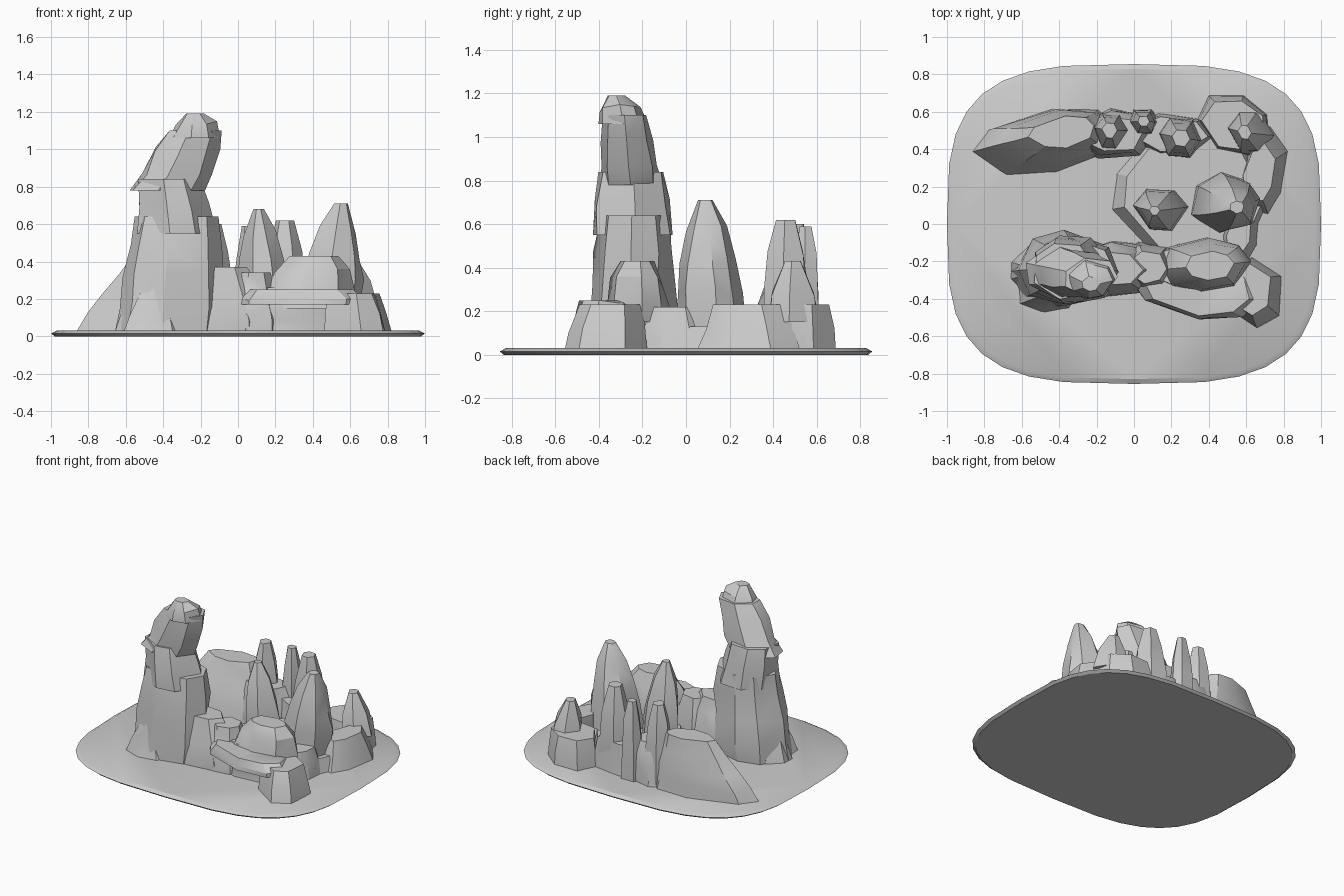
import bpy, bmesh, math, random

random.seed(7)

if "Cube" in bpy.data.objects:
    bpy.data.objects.remove(bpy.data.objects["Cube"], do_unlink=True)

stone = bpy.data.materials.new("pale grey stone")
stone.use_nodes = True
GREY = (0.6, 0.6, 0.6, 1)
stone.diffuse_color = GREY
stone.node_tree.nodes["Principled BSDF"].inputs["Base Color"].default_value = GREY


def loft(name, rings):
    """Skin a stack of matching point rings and close both ends."""
    bm = bmesh.new()
    loops = [[bm.verts.new(point) for point in ring] for ring in rings]
    for low, high in zip(loops, loops[1:]):
        for i in range(len(low)):
            bm.faces.new((low[i - 1], low[i], high[i], high[i - 1]))
    bm.faces.new(loops[0])
    bm.faces.new(loops[-1])
    bmesh.ops.triangulate(bm, faces=bm.faces)
    bmesh.ops.recalc_face_normals(bm, faces=bm.faces)
    mesh = bpy.data.meshes.new(name)
    bm.to_mesh(mesh)
    bm.free()
    mesh.materials.append(stone)
    rock_object = bpy.data.objects.new(name, mesh)
    bpy.context.collection.objects.link(rock_object)
    bpy.ops.object.select_all(action="DESELECT")
    rock_object.select_set(True)
    bpy.context.view_layer.objects.active = rock_object
    bpy.ops.object.shade_smooth_by_angle(angle=math.radians(30))


def rock(name, centre, length, width, top, tip=0.5, base=0.01, lean=(0, 0),
         turn=0, power=2, sides=7, steps=4, rough=0.07):
    """Jagged column that narrows to the tip fraction and leans as it rises."""
    angles = [math.tau * (i + random.uniform(-0.2, 0.2)) / sides for i in range(sides)]
    rings = []
    for step in range(steps + 1):
        t = step / steps
        scale = 1 - (1 - tip) * t ** power
        ring = []
        for a in angles:
            r = scale * (1.05 + random.uniform(-rough, rough)) / 2
            u, v = length * r * math.cos(a), width * r * math.sin(a)
            dz = random.uniform(-0.025, 0.025) if 0 < step < steps else 0
            ring.append((centre[0] + lean[0] * t + u * math.cos(turn) - v * math.sin(turn),
                         centre[1] + lean[1] * t + u * math.sin(turn) + v * math.cos(turn),
                         base + (top - base) * t + dz))
        rings.append(ring)
    loft(name, rings)


def ground_ring(z, scale, sides=32):
    """Rounded rectangle in plan, as a superellipse."""
    def bend(value):
        return math.copysign(abs(value) ** 0.6, value)
    angles = [math.tau * i / sides for i in range(sides)]
    return [(scale * bend(math.cos(a)), 0.855 * scale * bend(math.sin(a)), z) for a in angles]


# Thin ground plate
loft("ground_plate", [ground_ring(0, 0.98), ground_ring(0.015, 1), ground_ring(0.03, 0.97)])

# Tall leaning tower: broad trunk, narrow neck and slanting head
rock("tower_trunk", (-0.37, -0.25), length=0.56, width=0.4, top=0.64, tip=0.76,
     lean=(0.04, 0.01), power=1.5, sides=8)
rock("tower_neck", (-0.33, -0.24), length=0.42, width=0.38, base=0.55, top=0.84, tip=0.8,
     lean=(-0.04, -0.01), power=1, steps=2)
rock("tower_head", (-0.38, -0.25), length=0.38, width=0.27, base=0.78, top=1.1, tip=0.74,
     lean=(0.15, -0.03), steps=3)
rock("tower_cap", (-0.23, -0.29), length=0.26, width=0.22, base=1.06, top=1.19, tip=0.35,
     lean=(0, -0.03), steps=2, rough=0.05)

# Buttresses around the tower foot
rock("tower_front_buttress", (-0.46, -0.36), length=0.34, width=0.22, top=0.38, tip=0.2,
     lean=(0.03, 0), power=1)
rock("tower_side_buttress", (-0.56, -0.25), length=0.2, width=0.26, top=0.36, tip=0.3,
     lean=(0.04, 0), power=1)

# Saddle joining the tower to the front rocks
rock("saddle_rock", (-0.1, -0.24), length=0.56, width=0.3, top=0.37, tip=0.6,
     lean=(-0.02, 0), power=1.5)
rock("saddle_step", (0.08, -0.23), length=0.3, width=0.28, top=0.34, tip=0.6)

# Raised floor sheltered by the ring of rocks
rock("raised_floor", (0.3, 0.16), length=0.8, width=0.7, top=0.13, tip=0.9,
     sides=9, steps=1)

# Front group: overhanging ledge, end block and upper crag
rock("front_ledge", (0.34, -0.36), length=0.66, width=0.3, base=0.17, top=0.25, tip=0.8,
     turn=-0.15, sides=8, steps=2)
rock("front_end_block", (0.63, -0.37), length=0.34, width=0.36, top=0.23, tip=0.75,
     lean=(-0.02, 0.02), turn=0.5, sides=6, steps=2, rough=0.04)
rock("ledge_back_wall", (0.3, -0.23), length=0.56, width=0.24, top=0.26, tip=0.9)
rock("front_upper_crag", (0.37, -0.22), length=0.5, width=0.3, base=0.15, top=0.43, tip=0.5,
     lean=(0.04, 0), sides=8, steps=3)

# Central spires
rock("middle_spire", (0.15, 0.08), length=0.28, width=0.24, top=0.68, tip=0.2,
     lean=(-0.04, -0.01), power=3, sides=6, steps=5)
rock("right_spire", (0.46, 0.12), length=0.36, width=0.32, top=0.71, tip=0.2,
     lean=(0.09, -0.03), power=2.5, steps=5)

# Low ridges along the right flank
rock("right_flank_ridge", (0.69, 0.27), length=0.48, width=0.24, top=0.23, tip=0.65,
     lean=(-0.02, 0), turn=1.4, power=1, steps=2)
rock("right_flank_foot", (0.56, -0.06), length=0.36, width=0.2, top=0.22, tip=0.6,
     turn=1.4, power=1, steps=2)

# Back right rock with its small peak
rock("back_right_rock", (0.54, 0.53), length=0.42, width=0.32, top=0.23, tip=0.8,
     turn=-0.4, steps=2)
rock("back_right_peak", (0.62, 0.49), length=0.24, width=0.24, base=0.15, top=0.43, tip=0.3,
     lean=(-0.03, 0), sides=6, steps=2)

# Long back rock falling away to the left, and its link to the right
rock("back_left_rock", (-0.46, 0.44), length=0.76, width=0.34, top=0.43, tip=0.45,
     lean=(0.08, 0.05), turn=0.15, power=1.3, sides=8)
rock("back_shoulder", (-0.1, 0.48), length=0.44, width=0.26, top=0.32, tip=0.7)
rock("back_link", (0.2, 0.48), length=0.46, width=0.22, top=0.25, tip=0.8, steps=2)

# Back spires
for side, x, y, size, height in (("left", -0.13, 0.5, 0.2, 0.6),
                                 ("middle", 0.05, 0.55, 0.15, 0.59),
                                 ("right", 0.25, 0.46, 0.23, 0.62)):
    rock("back_spire_" + side, (x, y), size, size, height, tip=0.4, power=3, sides=6)
